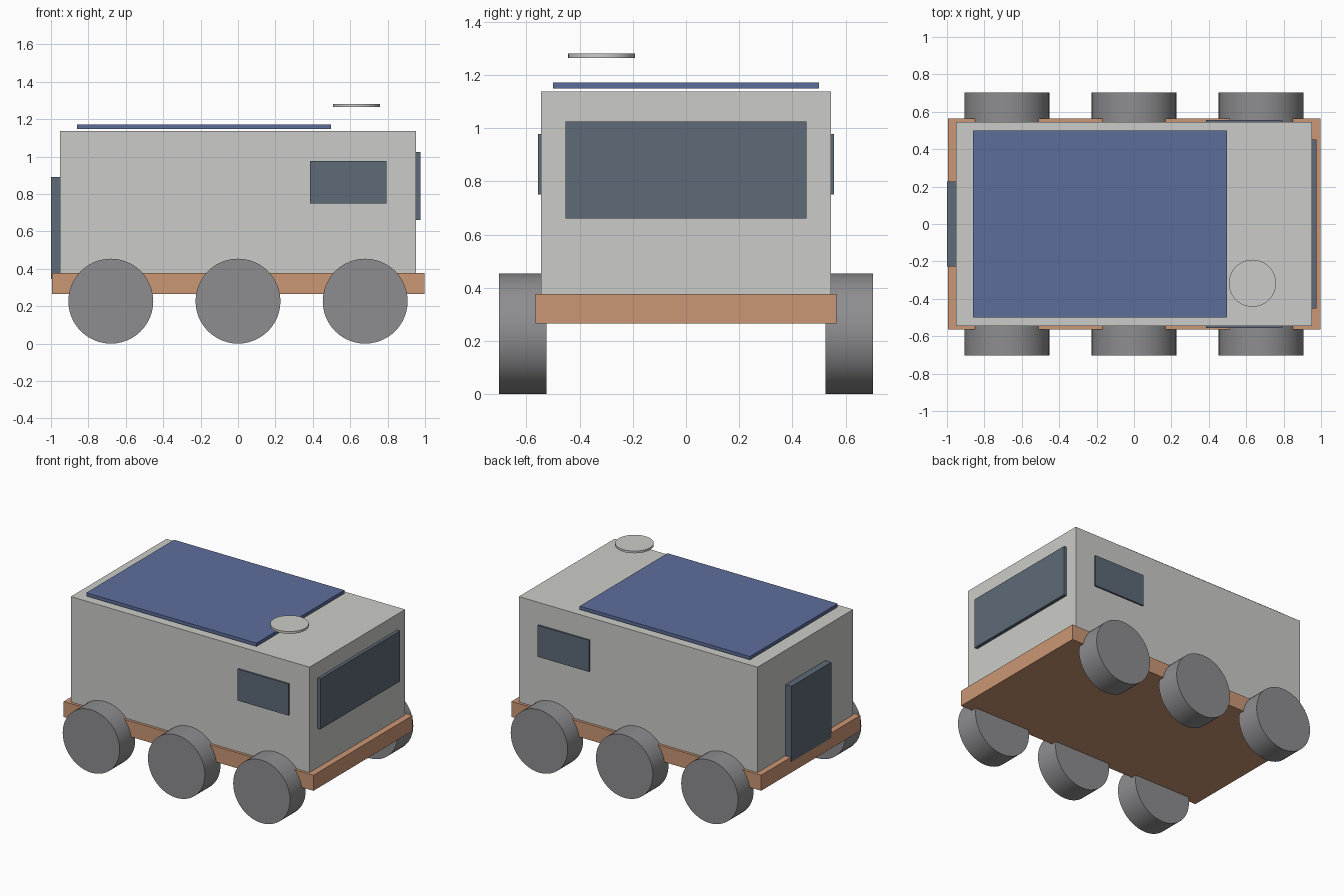
import bpy
import math

cube = bpy.data.objects.get("Cube")
if cube:
    bpy.data.objects.remove(cube, do_unlink=True)


def material(name, r, g, b):
    mat = bpy.data.materials.new(name)
    mat.use_nodes = True
    mat.diffuse_color = (r, g, b, 1)
    bsdf = next(n for n in mat.node_tree.nodes if n.type == "BSDF_PRINCIPLED")
    bsdf.inputs["Base Color"].default_value = (r, g, b, 1)
    return mat


shell = material("pale grey", 0.6, 0.6, 0.58)
copper = material("copper orange", 0.6, 0.31, 0.18)
glass = material("slate glass", 0.11, 0.145, 0.185)
solar = material("solar blue", 0.11, 0.155, 0.33)
rubber = material("wheel grey", 0.27, 0.27, 0.28)


def box(name, mat, xs, ys, zs):
    """Box spanning the given (min, max) ranges."""
    centre = [sum(r) / 2 for r in (xs, ys, zs)]
    size = [r[1] - r[0] for r in (xs, ys, zs)]
    bpy.ops.mesh.primitive_cube_add(size=1, location=centre)
    ob = bpy.context.object
    ob.name = name
    ob.scale = size
    bpy.ops.object.transform_apply(location=False, rotation=False, scale=True)
    ob.data.materials.append(mat)
    return ob


def disc(name, mat, radius, depth, location, tilt=0):
    """Smooth-sided cylinder with sharp rims."""
    bpy.ops.mesh.primitive_cylinder_add(vertices=48, radius=radius, depth=depth,
                                        location=location, rotation=(tilt, 0, 0))
    ob = bpy.context.object
    ob.name = name
    ob.data.materials.append(mat)
    bpy.ops.object.shade_smooth_by_angle(angle=math.radians(30))
    return ob


# Chassis and cabin
box("chassis", copper, (-0.995, 0.997), (-0.565, 0.565), (0.265, 0.377))
box("cabin", shell, (-0.952, 0.952), (-0.545, 0.545), (0.377, 1.137))

# Windscreen at the driving end, door at the other
box("windscreen", glass, (0.945, 0.975), (-0.453, 0.453), (0.66, 1.024))
box("door", glass, (-1.0, -0.945), (-0.227, 0.227), (0.345, 0.89))

# Roof panel and dish
box("solar_panel", solar, (-0.86, 0.498), (-0.5, 0.5), (1.148, 1.172))
disc("roof_dish", shell, 0.126, 0.016, (0.633, -0.317, 1.272))

# Side windows and wheels on both sides
for side, label in ((-1, "right"), (1, "left")):
    box("side_window_" + label, glass, (0.385, 0.793),
        sorted((side * 0.535, side * 0.557)), (0.75, 0.977))
    for x, place in ((-0.68, "rear"), (0, "middle"), (0.68, "front")):
        disc(f"wheel_{place}_{label}", rubber, 0.227, 0.178,
             (x, side * 0.613, 0.227), math.pi / 2)
